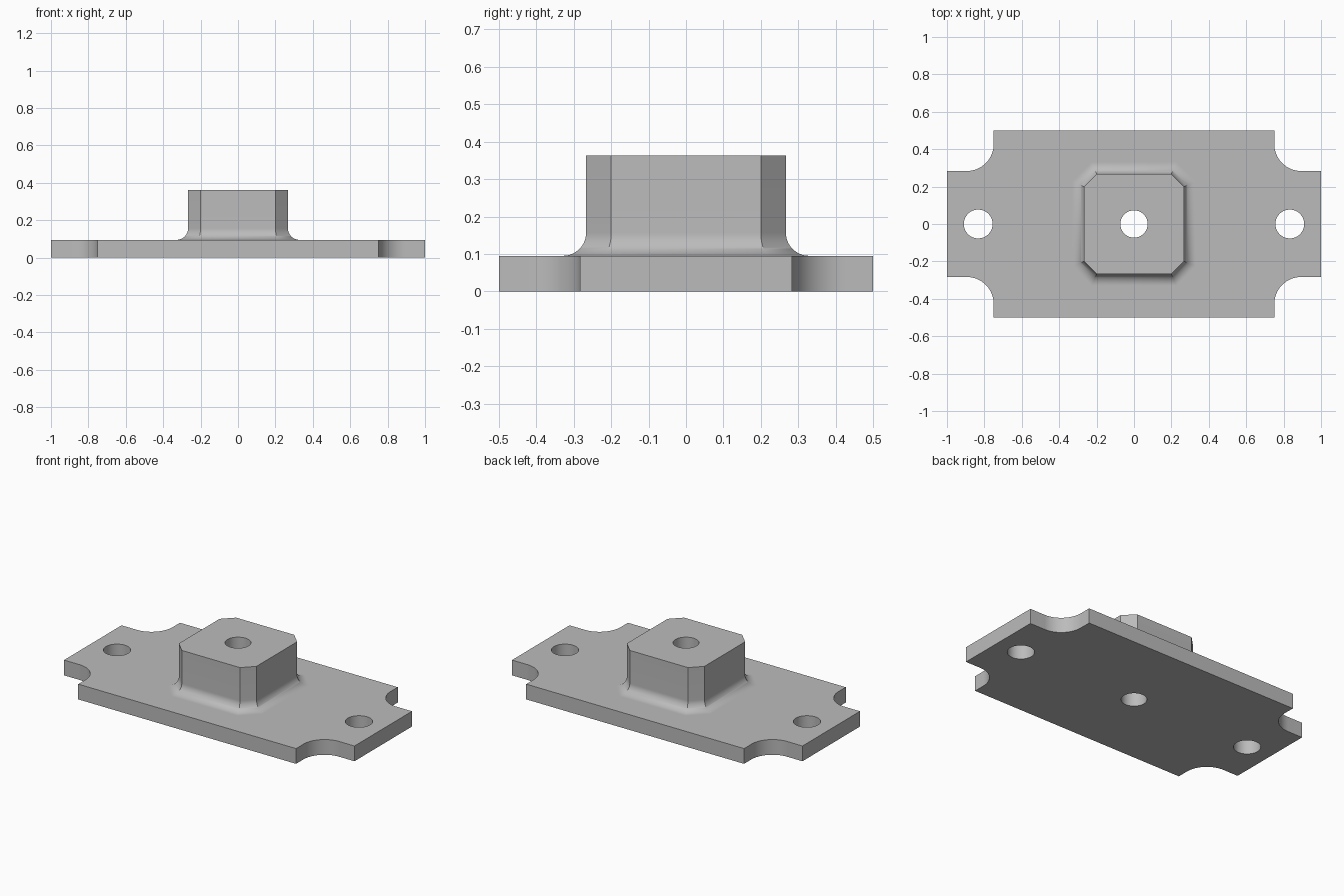
import bpy, bmesh, math
from mathutils import Vector

cube = bpy.data.objects.get("Cube")
if cube:
    bpy.data.objects.remove(cube, do_unlink=True)

PLATE_TOP, BOSS_TOP = 0.095, 0.363
BOSS_HALF, CHAMFER, FILLET = 0.267, 0.067, 0.062

grey = bpy.data.materials.new("plain grey")
grey.use_nodes = True
colour = (0.5, 0.5, 0.5, 1)
grey.diffuse_color = colour
grey.node_tree.nodes["Principled BSDF"].inputs["Base Color"].default_value = colour


def loft(name, rings):
    """Closed solid from a stack of matching counter-clockwise rings, bottom first."""
    bm = bmesh.new()
    loops = [[bm.verts.new(p) for p in ring] for ring in rings]
    bm.faces.new(list(reversed(loops[0])))
    bm.faces.new(loops[-1])
    n = len(loops[0])
    for low, high in zip(loops, loops[1:]):
        for i in range(n):
            j = (i + 1) % n
            bm.faces.new((low[i], low[j], high[j], high[i]))
    mesh = bpy.data.meshes.new(name)
    bm.to_mesh(mesh)
    bm.free()
    obj = bpy.data.objects.new(name, mesh)
    bpy.context.collection.objects.link(obj)
    mesh.materials.append(grey)
    return obj


def drill(obj, x, radius):
    """Cut a vertical round hole through the part."""
    bpy.ops.mesh.primitive_cylinder_add(vertices=64, radius=radius, depth=2, location=(x, 0, 0))
    cutter = bpy.context.object
    cutter.hide_render = True
    cutter.data.materials.append(grey)
    mod = obj.modifiers.new("hole", "BOOLEAN")
    mod.operation, mod.solver, mod.object = "DIFFERENCE", "EXACT", cutter
    bpy.context.view_layer.objects.active = obj
    bpy.ops.object.modifier_apply(modifier=mod.name)
    bpy.data.objects.remove(cutter, do_unlink=True)


def smooth(obj):
    bpy.ops.object.select_all(action="DESELECT")
    obj.select_set(True)
    bpy.context.view_layer.objects.active = obj
    bpy.ops.object.shade_smooth_by_angle(angle=math.radians(30))


# Base plate: rectangle with a rounded notch at each corner
def plate_outline():
    r, steps = 0.145, 20
    cx, cy = 0.75 + r, 0.283 + r
    corner = [(1, 0.283)]
    for i in range(steps + 1):
        a = math.radians(270 - 90 * i / steps)
        corner.append((cx + r * math.cos(a), cy + r * math.sin(a)))
    corner.append((0.75, 0.5))
    outline = []
    for sx, sy in ((1, 1), (-1, 1), (-1, -1), (1, -1)):
        pts = [(sx * x, sy * y) for x, y in corner]
        outline += pts if sx == sy else pts[::-1]
    return outline


outline = plate_outline()
plate = loft("base_plate", [[Vector((x, y, z)) for x, y in outline] for z in (0, PLATE_TOP)])
for x, radius in ((-0.833, 0.077), (0, 0.073), (0.833, 0.077)):
    drill(plate, x, radius)
smooth(plate)


# Boss: chamfered square block flaring into the plate through a fillet
def boss_ring(offset, z):
    a = BOSS_HALF + offset
    b = BOSS_HALF - CHAMFER + offset * math.tan(math.pi / 8)
    pts = [(a, b), (b, a), (-b, a), (-a, b), (-a, -b), (-b, -a), (b, -a), (a, -b)]
    return [Vector((x, y, z)) for x, y in pts]


rings = []
for i in range(17):
    t = math.pi / 2 * i / 16
    rings.append(boss_ring(FILLET * (1 - math.sin(t)), PLATE_TOP + FILLET * (1 - math.cos(t))))
rings.append(boss_ring(0, BOSS_TOP))
boss = loft("boss", rings)
drill(boss, 0, 0.073)
smooth(boss)
